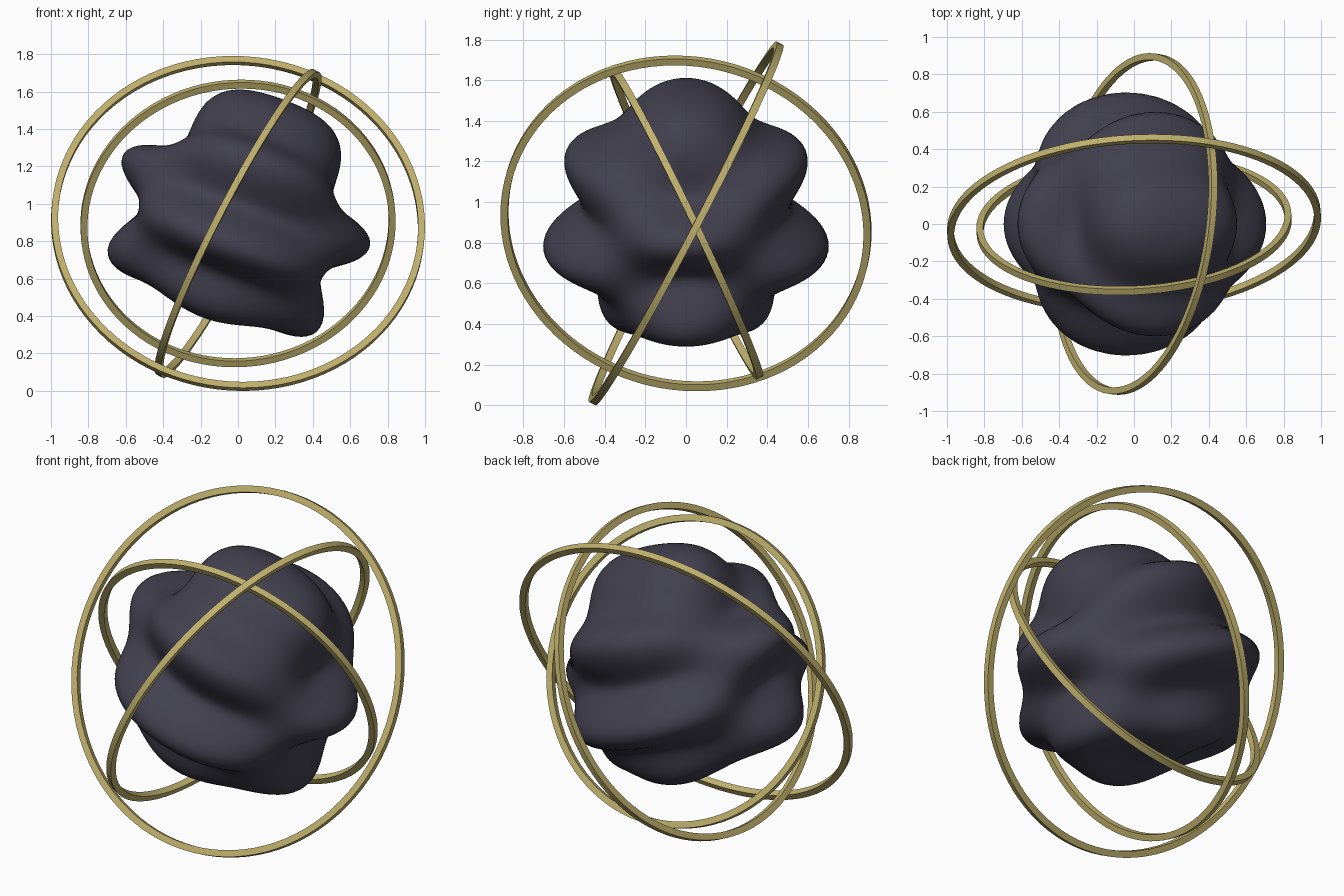
import bpy, bmesh, math
from mathutils import Vector

if "Cube" in bpy.data.objects:
    bpy.data.objects.remove(bpy.data.objects["Cube"])

CENTER = Vector((0, 0, 0.895))


def material(name, rgb):
    m = bpy.data.materials.new(name)
    m.diffuse_color = (*rgb, 1)
    m.use_nodes = True
    m.node_tree.nodes["Principled BSDF"].inputs["Base Color"].default_value = m.diffuse_color
    return m


dark = material("dark_slate", (0.054, 0.051, 0.077))
gold = material("dull_gold", (0.53, 0.44, 0.155))


def add_object(name, bm, mat, angle):
    bmesh.ops.recalc_face_normals(bm, faces=bm.faces)
    me = bpy.data.meshes.new(name)
    bm.to_mesh(me)
    bm.free()
    me.materials.append(mat)
    ob = bpy.data.objects.new(name, me)
    bpy.context.collection.objects.link(ob)
    ob.location = CENTER
    bpy.ops.object.select_all(action='DESELECT')
    ob.select_set(True)
    bpy.context.view_layer.objects.active = ob
    bpy.ops.object.shade_smooth_by_angle(angle=math.radians(angle))
    return ob


# Rippled core: sphere pushed in and out by crossed waves
bm = bmesh.new()
bmesh.ops.create_uvsphere(bm, u_segments=128, v_segments=80, radius=1)
for v in bm.verts:
    x, y, z = v.co.normalized()
    wave = math.sin(2.9 * x + 7.8 * z) * math.cos(3.0 * y)
    v.co = Vector((x, y, z)) * (0.62 + 0.096 * wave)
add_object("rippled_core", bm, dark, 180)


# Orbit rings: square section band turned about an axis
def ring(name, outer, normal, width=0.036, steps=96):
    bm = bmesh.new()
    h = width / 2
    section = [(outer, h), (outer, -h), (outer - width, -h), (outer - width, h)]
    loops = []
    for i in range(steps):
        a = math.tau * i / steps
        loops.append([bm.verts.new((r * math.cos(a), r * math.sin(a), z))
                      for r, z in section])
    for i in range(steps):
        p, q = loops[i], loops[(i + 1) % steps]
        for j in range(4):
            k = (j + 1) % 4
            bm.faces.new((p[j], p[k], q[k], q[j]))
    ob = add_object(name, bm, gold, 30)
    ob.rotation_mode = 'QUATERNION'
    ob.rotation_quaternion = Vector(normal).to_track_quat('Z', 'Y')


ring("outer_ring", 1.0, (-0.052, 0.887, -0.462))
ring("middle_ring", 0.918, (0.885, -0.12, -0.455))
ring("inner_ring", 0.843, (-0.047, 0.902, 0.43))
